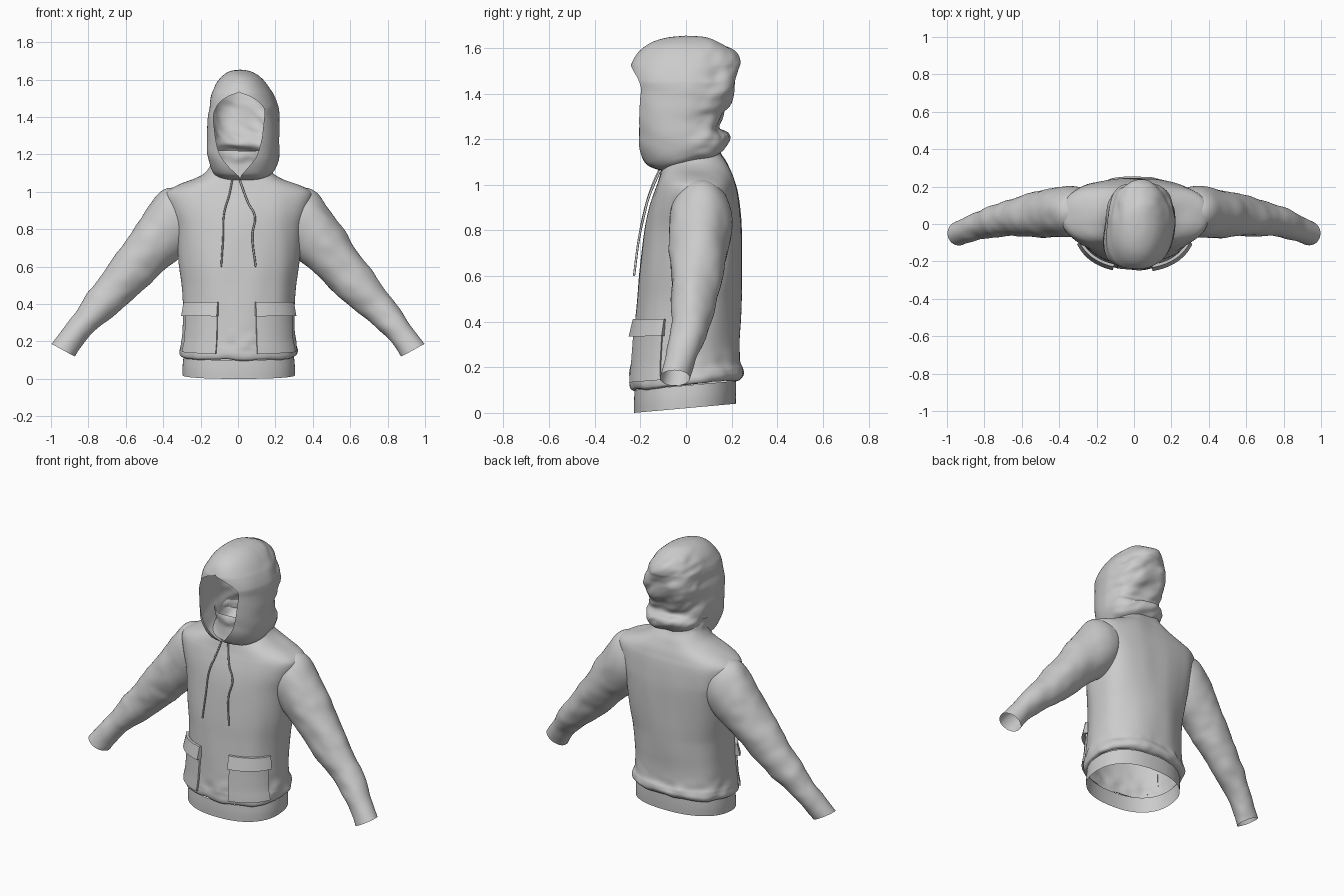
import bpy, bmesh, math
from mathutils import Vector, noise

if "Cube" in bpy.data.objects:
    bpy.data.objects.remove(bpy.data.objects["Cube"])


def sample(table, t):
    """Smooth (Catmull-Rom) lookup in rows, t in 0..len-1."""
    i = min(int(t), len(table) - 2)
    f = t - i
    p = [table[max(0, min(len(table) - 1, i + k))] for k in (-1, 0, 1, 2)]
    return [b + 0.5 * f * (c - a + f * (2*a - 5*b + 4*c - d + f * (3*(b - c) + d - a)))
            for a, b, c, d in zip(*p)]


def at_height(table, z):
    """Linear lookup by the first column."""
    for a, b in zip(table, table[1:]):
        if z <= b[0]:
            f = (z - a[0]) / (b[0] - a[0])
            return [u + f * (v - u) for u, v in zip(a, b)]
    return table[-1]


def oval(angle, cx, rx, front, back, n, off=0.0):
    """Superellipse point, angle measured from the front (-y) towards +x."""
    s, c = math.sin(angle), math.cos(angle)
    x = cx + (rx + off) * math.copysign(abs(s) ** (2 / n), s)
    y = (front + back) / 2 - ((back - front) / 2 + off) * math.copysign(abs(c) ** (2 / n), c)
    return x, y


def skin(name, rows, closed=True, wrinkle=None):
    """Join rows of points into a smooth cloth surface with noise wrinkles."""
    bm = bmesh.new()
    vs = [[bm.verts.new(p) for p in r] for r in rows]
    n = len(rows[0])
    for a, b in zip(vs, vs[1:]):
        for k in range(n if closed else n - 1):
            m = (k + 1) % n
            bm.faces.new((a[k], a[m], b[m], b[k]))
    bmesh.ops.remove_doubles(bm, verts=bm.verts, dist=0.0004)
    bmesh.ops.recalc_face_normals(bm, faces=bm.faces)
    bm.normal_update()
    if wrinkle:
        moves = [(v, v.normal * wrinkle(v.co)) for v in bm.verts]
        for v, d in moves:
            v.co += d
    me = bpy.data.meshes.new(name)
    bm.to_mesh(me)
    bm.free()
    ob = bpy.data.objects.new(name, me)
    bpy.context.collection.objects.link(ob)
    for p in me.polygons:
        p.use_smooth = True
    return ob


# Torso and inner neck: z, half width, front y, back y
TORSO = [
    (0.100, 0.295, -0.225, 0.220), (0.108, 0.312, -0.238, 0.240),
    (0.130, 0.318, -0.245, 0.254), (0.160, 0.313, -0.243, 0.250),
    (0.200, 0.303, -0.238, 0.238), (0.300, 0.298, -0.230, 0.236),
    (0.400, 0.298, -0.223, 0.240), (0.500, 0.304, -0.215, 0.243),
    (0.620, 0.320, -0.205, 0.245), (0.800, 0.340, -0.182, 0.243),
    (0.900, 0.374, -0.162, 0.235), (0.970, 0.398, -0.140, 0.225),
    (1.008, 0.385, -0.126, 0.215), (1.040, 0.322, -0.116, 0.205),
    (1.075, 0.230, -0.106, 0.190), (1.105, 0.178, -0.100, 0.175),
    (1.150, 0.148, -0.095, 0.145), (1.190, 0.145, -0.100, 0.135), (1.220, 0.155, -0.095, 0.132)]
HEM = [(0.0, 0.300, -0.228, 0.218), (0.05, 0.300, -0.228, 0.220), (0.1, 0.295, -0.225, 0.220)]


def body_point(row, angle, off=0.0):
    z, rx, f, b = row
    chest = max(0.0, 1 - abs(z - 0.85) / 0.35)           # fuller shoulder blades
    n = 2.3 + (0.6 * chest if math.cos(angle) < 0 else 0.1 * chest)
    x, y = oval(angle, 0.004, rx, f, b, n, off)
    slant = 0.09 * max(0.0, 1 - max(0, z - 0.1) / 0.3)   # hem rises to the back
    return Vector((x, y, z + slant * (y + 0.228)))


def loft_body(name, table, steps, wrinkle):
    rows = []
    for i in range(steps + 1):
        row = sample(table, i * (len(table) - 1) / steps)
        rows.append([body_point(row, 2 * math.pi * k / 96) for k in range(96)])
    return skin(name, rows, True, wrinkle)


def body_wrinkle(p):
    low = max(0.0, 1 - abs(p.z - 0.17) / 0.12)
    neck = max(0.0, min(1.0, (p.z - 1.13) / 0.05))
    return (0.008 * noise.noise(Vector((p.x * 8, p.y * 8, p.z * 2.5)))
            + 0.011 * (low + neck) * noise.noise(p * 17))


loft_body("torso", TORSO, 108, body_wrinkle)
loft_body("waist_band", HEM, 8, None)

# Sleeves: outer x, outer z, inner x, inner z, centre y, half depth
SLEEVE = [
    (0.240, 1.040, 0.240, 0.740, 0.060, 0.115), (0.330, 1.026, 0.270, 0.690, 0.065, 0.133),
    (0.422, 0.992, 0.325, 0.635, 0.065, 0.136),
    (0.545, 0.825, 0.405, 0.575, 0.055, 0.126), (0.670, 0.640, 0.495, 0.485, 0.042, 0.108),
    (0.770, 0.500, 0.620, 0.375, 0.026, 0.092), (0.860, 0.375, 0.735, 0.285, 0.004, 0.078),
    (0.930, 0.275, 0.815, 0.200, -0.025, 0.070), (0.997, 0.187, 0.870, 0.118, -0.050, 0.066)]


def sleeve_wrinkle(p):
    fade = min(1.0, max(0.0, (0.97 - abs(p.x)) / 0.1)) * min(1.0, max(0.2, (abs(p.x) - 0.3) / 0.15))
    q = Vector((p.x * 6 + p.z * 5, p.y * 7, p.z * 6 - p.x * 3))
    return 0.009 * fade * noise.noise(q) + 0.004 * fade * noise.noise(q * 2.1)


for side, label in ((1, "right"), (-1, "left")):
    rows = []
    for i in range(81):
        ox, oz, ix, iz, yc, yr = sample(SLEEVE, i / 10)
        ring = []
        for k in range(48):
            a = 2 * math.pi * k / 48
            w = 0.5 + 0.5 * math.cos(a)
            ring.append((side * (ix + w * (ox - ix)), yc + yr * math.sin(a), iz + w * (oz - iz)))
        rows.append(ring)
    skin(label + "_sleeve", rows, True, sleeve_wrinkle)

# Hood: z, half width, front y, back y, half width of the face opening
HOOD = [
    (1.085, 0.120, -0.095, 0.120, 0.000), (1.110, 0.156, -0.140, 0.160, 0.000),
    (1.140, 0.172, -0.175, 0.182, 0.012), (1.180, 0.182, -0.200, 0.180, 0.055),
    (1.230, 0.188, -0.218, 0.145, 0.100), (1.290, 0.188, -0.230, 0.160, 0.122),
    (1.360, 0.187, -0.238, 0.198, 0.132), (1.430, 0.184, -0.242, 0.218, 0.135),
    (1.475, 0.177, -0.243, 0.223, 0.108), (1.510, 0.167, -0.242, 0.222, 0.058),
    (1.535, 0.157, -0.236, 0.220, 0.000), (1.580, 0.133, -0.208, 0.203, 0.000),
    (1.620, 0.098, -0.155, 0.155, 0.000), (1.645, 0.052, -0.080, 0.085, 0.000),
    (1.654, 0.0001, -0.0001, 0.0001, 0.000)]
rows = []
for i in range(85):
    z, rx, f, b, w = sample(HOOD, i / 6)
    n = 2.7 - 0.5 * max(0.0, min(1.0, (z - 1.45) / 0.12))
    gap = math.asin(min(0.95, max(0.0, w) / rx) ** (n / 2))
    tilt = 0.28 * max(0.0, min(1.0, (1.34 - z) / 0.2))
    cx = 0.036 - 0.024 * max(0.0, min(1.0, (z - 1.45) / 0.18))
    row = []
    for k in range(97):
        a = gap + (2 * math.pi - 2 * gap) * k / 96
        x, y = oval(a, cx, rx, f, b, n)
        # the hood is turned a little to its own side
        row.append((x - 0.16 * max(0, -y) * min(1, (1.66 - z) * 4), y, z + tilt * y))
    rows.append(row)


def hood_wrinkle(p):
    back = max(0.0, min(1.0, (p.y + 0.02) / 0.12)) * max(0.0, min(1.0, (1.655 - p.z) / 0.06))
    q = Vector((p.x * 7, p.y * 7, p.z * 12 + p.x * 6))
    return (0.004 + 0.016 * back) * noise.noise(q) + 0.006 * back * noise.noise(q * 2.2)


skin("hood", rows, False, hood_wrinkle)


# Cargo pockets and flaps wrapped around the lower front
def patch(name, side, a0, a1, z0, z1, off, lean):
    def steps(lo, hi, n):
        mid = [lo + (hi - lo) * k / n for k in range(n + 1)]
        return [(lo, True)] + [(m, False) for m in mid] + [(hi, True)]
    rows = []
    for z, ez in steps(z0, z1, 10):
        row = at_height(TORSO, z)
        o = off + lean * (z1 - z)
        rows.append([body_point(row, side * math.radians(a), 0.002 if ez or ea else o)
                     for a, ea in steps(a0, a1, 20)])
    ob = skin(name, rows, False)
    bpy.ops.object.select_all(action='DESELECT')
    ob.select_set(True)
    bpy.context.view_layer.objects.active = ob
    bpy.ops.object.shade_smooth_by_angle(angle=math.radians(40))


for side, label, start in ((1, "right", 15), (-1, "left", 19)):
    patch(label + "_pocket", side, start, 66, 0.135, 0.395, 0.012, 0.0)
    patch(label + "_pocket_flap", side, start - 1, 68, 0.335, 0.412, 0.017, 0.18)


# Drawstrings
def cord(name, pts):
    cu = bpy.data.curves.new(name, 'CURVE')
    cu.dimensions = '3D'
    cu.bevel_depth = 0.005
    cu.bevel_resolution = 2
    cu.use_fill_caps = True
    sp = cu.splines.new('BEZIER')
    sp.bezier_points.add(len(pts) - 1)
    for bp, p in zip(sp.bezier_points, pts):
        bp.co = p
        bp.handle_left_type = bp.handle_right_type = 'AUTO'
    bpy.context.collection.objects.link(bpy.data.objects.new(name, cu))


cord("left_drawstring", [(-0.03, -0.115, 1.07), (-0.045, -0.150, 0.99), (-0.075, -0.183, 0.88),
                         (-0.08, -0.208, 0.75), (-0.09, -0.228, 0.60)])
cord("right_drawstring", [(0.01, -0.115, 1.06), (0.055, -0.165, 0.94), (0.09, -0.183, 0.87),
                          (0.077, -0.205, 0.77), (0.095, -0.228, 0.60)])
